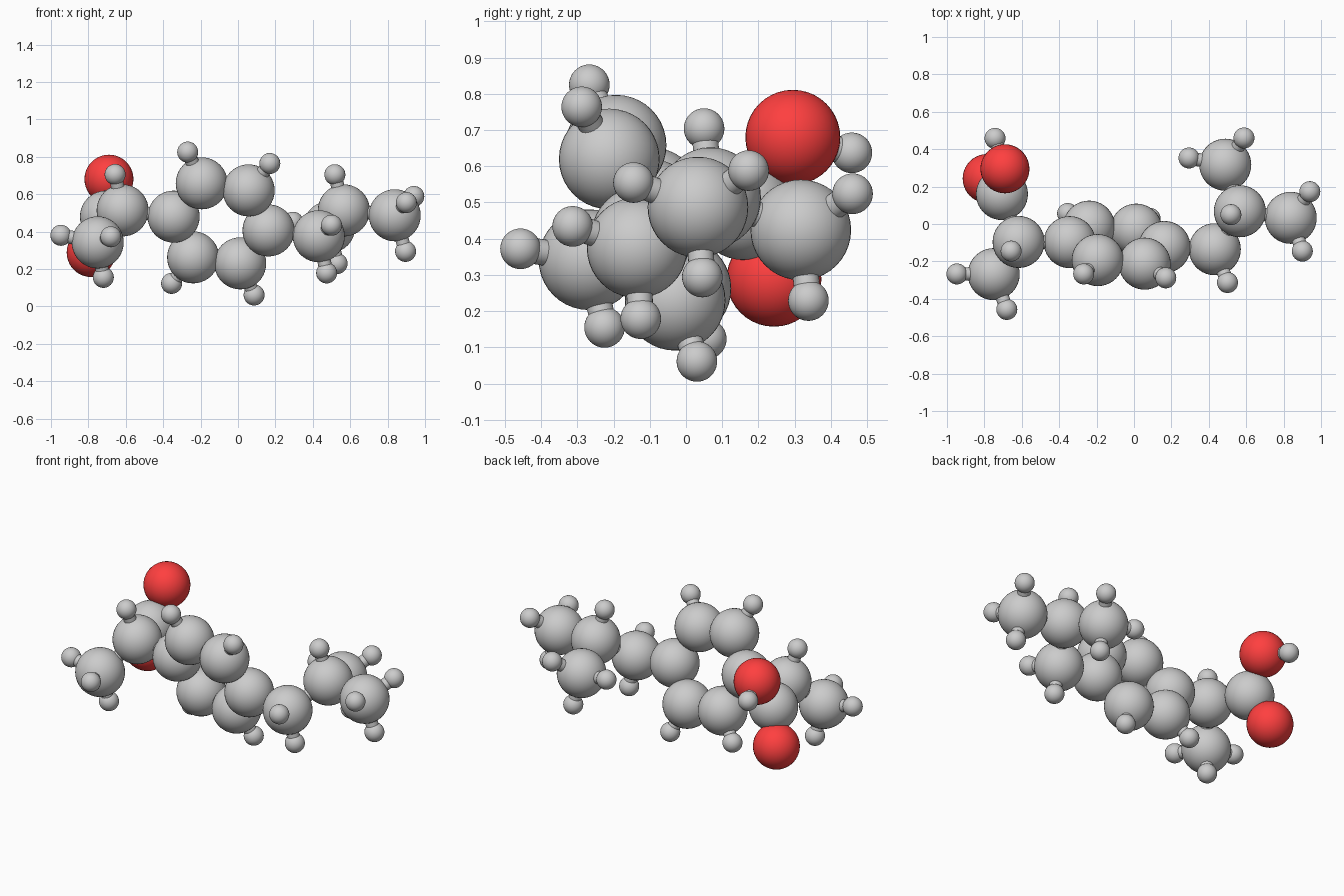
import bpy
from mathutils import Vector

if "Cube" in bpy.data.objects:
    bpy.data.objects.remove(bpy.data.objects["Cube"])

R_C, R_O, R_H, R_BOND = 0.139, 0.131, 0.056, 0.036

red = bpy.data.materials.new("oxygen_red")
red.diffuse_color = (1.0, 0.05, 0.05, 1)
red.use_nodes = True
red.node_tree.nodes["Principled BSDF"].inputs["Base Color"].default_value = red.diffuse_color


def atom(name, pos, radius, mat=None):
    bpy.ops.mesh.primitive_uv_sphere_add(segments=40, ring_count=20, radius=radius, location=pos)
    ob = bpy.context.object
    ob.name = name
    bpy.ops.object.shade_smooth()
    if mat:
        ob.data.materials.append(mat)


def bond(name, a, b):
    a, b = Vector(a), Vector(b)
    d = b - a
    bpy.ops.mesh.primitive_cylinder_add(vertices=24, radius=R_BOND, depth=d.length, location=(a + b) / 2)
    ob = bpy.context.object
    ob.name = name
    ob.rotation_euler = d.to_track_quat('Z', 'Y').to_euler()
    bpy.ops.object.shade_smooth_by_angle()


# Heavy atoms: position and attached hydrogens
heavy = {
    # acid group
    "acid_carbon": ((-0.706, 0.16, 0.48), []),
    "acid_oxygen_upper": ((-0.69, 0.295, 0.68), [(-0.743, 0.458, 0.637)]),
    "acid_oxygen_lower": ((-0.785, 0.243, 0.288), []),
    # branch carbon and its methyl
    "branch_carbon": ((-0.617, -0.096, 0.513), [(-0.657, -0.145, 0.705)]),
    "branch_methyl": ((-0.75, -0.268, 0.342),
                      [(-0.947, -0.267, 0.38), (-0.68, -0.457, 0.372), (-0.72, -0.225, 0.155)]),
    # six-membered ring
    "ring_carbon_1": ((-0.344, -0.097, 0.48), []),
    "ring_carbon_2": ((-0.194, -0.193, 0.658), [(-0.269, -0.267, 0.825)]),
    "ring_carbon_3": ((0.057, -0.212, 0.62), [(0.17, -0.288, 0.764)]),
    "ring_carbon_4": ((0.163, -0.123, 0.406), []),
    "ring_carbon_5": ((0.012, -0.03, 0.23), [(0.086, 0.03, 0.061)]),
    "ring_carbon_6": ((-0.24, -0.014, 0.262), [(-0.355, 0.056, 0.123)]),
    # tail with two methyls
    "tail_link": ((0.432, -0.135, 0.375), [(0.5, -0.313, 0.434), (0.474, -0.125, 0.179)]),
    "tail_fork": ((0.566, 0.068, 0.513), [(0.518, 0.05, 0.704)]),
    "tail_methyl_outer": ((0.838, 0.033, 0.487),
                          [(0.94, 0.173, 0.588), (0.896, 0.045, 0.294), (0.9, -0.145, 0.555)]),
    "tail_methyl_back": ((0.488, 0.317, 0.424),
                         [(0.588, 0.46, 0.524), (0.294, 0.353, 0.45), (0.53, 0.338, 0.229)]),
}

for name, (pos, hydrogens) in heavy.items():
    oxygen = "oxygen" in name
    atom(name, pos, R_O if oxygen else R_C, red if oxygen else None)
    for i, h in enumerate(hydrogens, 1):
        atom(f"{name}_hydrogen_{i}", h, R_H)
        bond(f"{name}_hydrogen_bond_{i}", pos, h)

# Bonds between heavy atoms
links = [("acid_carbon", "acid_oxygen_upper"), ("acid_carbon", "acid_oxygen_lower"),
         ("acid_carbon", "branch_carbon"), ("branch_carbon", "branch_methyl"),
         ("branch_carbon", "ring_carbon_1"), ("ring_carbon_4", "tail_link"),
         ("tail_link", "tail_fork"), ("tail_fork", "tail_methyl_outer"),
         ("tail_fork", "tail_methyl_back")]
links += [(f"ring_carbon_{i + 1}", f"ring_carbon_{(i + 1) % 6 + 1}") for i in range(6)]
for a, b in links:
    bond(f"bond_{a}_to_{b}", heavy[a][0], heavy[b][0])
